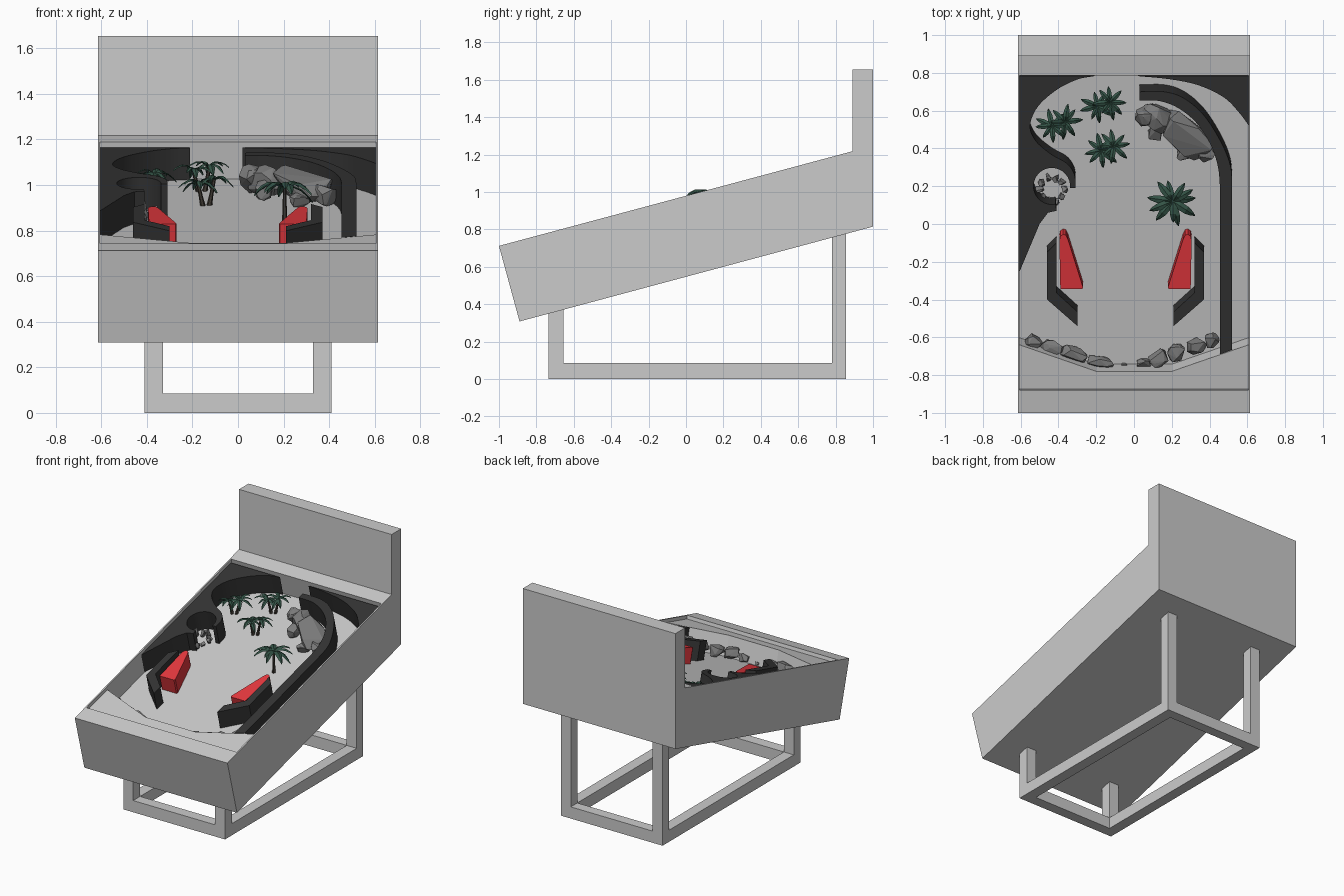
import bpy, bmesh, math, random
from mathutils import Matrix, Vector

if "Cube" in bpy.data.objects:
    bpy.data.objects.remove(bpy.data.objects["Cube"])

random.seed(7)
TILT = math.radians(15)
S, C = math.sin(TILT), math.cos(TILT)
# Playfield frame: x across, y up the slope, z off the glass plane
FIELD = Matrix.Translation((0, 0, 0.98)) @ Matrix.Rotation(TILT, 4, 'X')
FLOOR = -0.17


def material(name, rgb):
    m = bpy.data.materials.new(name)
    m.diffuse_color = (*rgb, 1)
    m.use_nodes = True
    m.node_tree.nodes["Principled BSDF"].inputs["Base Color"].default_value = m.diffuse_color
    return m


BLACK = material("black", (0.035, 0.035, 0.035))
RED = material("red", (0.8, 0.04, 0.05))
STONE = material("stone", (0.2, 0.2, 0.2))
LEAF = material("leaf", (0.034, 0.088, 0.062))
BARK = material("bark", (0.045, 0.038, 0.03))


def finish(name, bm, mats=(), smooth=False, fix=True):
    if fix:
        bmesh.ops.recalc_face_normals(bm, faces=bm.faces)
    me = bpy.data.meshes.new(name)
    bm.to_mesh(me)
    bm.free()
    for m in mats:
        me.materials.append(m)
    ob = bpy.data.objects.new(name, me)
    bpy.context.collection.objects.link(ob)
    bpy.ops.object.select_all(action='DESELECT')
    ob.select_set(True)
    bpy.context.view_layer.objects.active = ob
    if smooth:
        bpy.ops.object.shade_smooth_by_angle(angle=math.radians(30))
    return ob


def extrude(bm, pts, vec):
    f = bm.faces.new([bm.verts.new(p) for p in pts])
    r = bmesh.ops.extrude_face_region(bm, geom=[f])
    bmesh.ops.translate(bm, vec=vec, verts=[g for g in r["geom"] if isinstance(g, bmesh.types.BMVert)])


def on_field(x, y, w):
    """Point at plan position x, y lying w off the glass plane."""
    return FIELD @ Vector((x, (y + w * S) / C, w))


def prism(name, outline, top, mats=(), bottom=FLOOR - 0.005, smooth=False):
    """Block standing square on the playfield, outline = plan of its top."""
    bm = bmesh.new()
    extrude(bm, [on_field(x, y, top) for x, y in outline], Vector((0, -S, C)) * (bottom - top))
    return finish(name, bm, mats, smooth)


def curve(pts, n=6):
    """Smooth curve through the points."""
    p = [Vector(q) for q in pts]
    p = [2 * p[0] - p[1]] + p + [2 * p[-1] - p[-2]]
    out = []
    for a, b, c, d in zip(p, p[1:], p[2:], p[3:]):
        for i in range(n):
            t = i / n
            out.append(0.5 * (2 * b + (c - a) * t + (2 * a - 5 * b + 4 * c - d) * t * t
                              + (3 * b - a - 3 * c + d) * t ** 3))
    return [tuple(q) for q in out + [p[-2]]]


# Cabinet with backbox, hollowed for the playfield
bm = bmesh.new()
side = [(-1, 0.712), (-0.89, 0.308), (1, 0.815), (1, 1.655), (0.89, 1.655), (0.89, 1.218)]
extrude(bm, [(-0.615, y, z) for y, z in side], (1.23, 0, 0))
cabinet = finish("cabinet", bm)
well = prism("well_cutter", [(-0.605, -0.88), (0.605, -0.88), (0.605, 0.785), (-0.605, 0.785)], 0, bottom=FLOOR)
for v in well.data.vertices:
    if (FIELD.inverted() @ v.co).z > -0.01:
        v.co += Vector((0, -S, C)) * 0.02
well.hide_render = True
mod = cabinet.modifiers.new("well", 'BOOLEAN')
mod.operation, mod.object, mod.solver = 'DIFFERENCE', well, 'EXACT'
bpy.context.view_layer.objects.active = cabinet
bpy.ops.object.modifier_apply(modifier="well")
bpy.data.objects.remove(well)


# Stand
def box(name, x0, x1, y0, y1, z0, z1):
    bm = bmesh.new()
    extrude(bm, [(x0, y0, z0), (x1, y0, z0), (x1, y1, z0), (x0, y1, z0)], (0, 0, z1 - z0))
    return finish(name, bm)


for s, tag in ((-1, "left"), (1, "right")):
    a, b = sorted((s * 0.33, s * 0.41))
    box(f"{tag}_front_leg", a, b, -0.735, -0.655, 0, 0.39)
    box(f"{tag}_back_leg", a, b, 0.78, 0.855, 0, 0.80)
    box(f"{tag}_base_rail", a, b, -0.655, 0.78, 0, 0.085)
box("front_base_rail", -0.33, 0.33, -0.735, -0.655, 0, 0.085)
box("back_base_rail", -0.33, 0.33, 0.78, 0.855, 0, 0.085)

# Apron at the player's end
prism("apron", [(-0.605, -0.88), (0.605, -0.88), (0.605, -0.64), (0.2, -0.78), (-0.2, -0.78), (-0.605, -0.64)], -0.025)

# Left wall with round pit
pit = [(-0.435 + 0.097 * math.cos(math.radians(a)), 0.2 + 0.097 * math.sin(math.radians(a)))
       for a in range(-6, 287, 12)]
left = curve([(-0.21, 0.783), (-0.3, 0.765), (-0.41, 0.71), (-0.51, 0.62), (-0.55, 0.52), (-0.52, 0.44),
              (-0.44, 0.37), (-0.355, 0.32), (-0.315, 0.26), (-0.31, 0.19)])
prism("left_wall", [(-0.605, 0.783)] + left + pit
      + [(-0.41, 0.07), (-0.455, 0.06), (-0.50, 0.0), (-0.605, -0.25)], -0.025, [BLACK], smooth=True)

# Right corner and shooter lane wall
corner = curve([(0.02, 0.783), (0.185, 0.767), (0.34, 0.735), (0.476, 0.67), (0.556, 0.59), (0.605, 0.525)])
prism("right_corner", corner + [(0.605, 0.783)], -0.025, [BLACK], smooth=True)
outer = curve([(0.03, 0.70), (0.16, 0.70), (0.265, 0.665), (0.37, 0.575), (0.46, 0.435), (0.51, 0.31), (0.52, 0.2)])
inner = curve([(0.455, 0.2), (0.445, 0.30), (0.41, 0.41), (0.335, 0.53), (0.24, 0.61), (0.14, 0.65), (0.03, 0.655)])
prism("lane_wall", outer + [(0.52, -0.665), (0.455, -0.69)] + inner, -0.025, [BLACK], smooth=True)

# Flippers and their guides, mirrored about the drain
guide = [(-0.46, -0.15), (-0.41, -0.10), (-0.41, -0.365), (-0.30, -0.465), (-0.30, -0.54), (-0.46, -0.40)]
flipper = [(-0.395, -0.09), (-0.39, -0.065), (-0.375, -0.055), (-0.36, -0.06), (-0.35, -0.08),
           (-0.27, -0.335), (-0.275, -0.345), (-0.39, -0.345)]
for tag, mirror in (("left", False), ("right", True)):
    flip = lambda pts: [(-0.09 - x if mirror else x, y) for x, y in pts]
    prism(f"{tag}_guide", flip(guide), -0.035, [BLACK])
    prism(f"{tag}_flipper", flip(flipper), -0.057, [RED])


# Rocks: faceted hulls given as x, y, radius x, radius y, height, turn
def rocks(name, items, n=20):
    bm = bmesh.new()
    for x, y, rx, ry, h, turn in items:
        part = bmesh.new()
        rot = Matrix.Rotation(math.radians(turn), 3, 'Z')
        base = on_field(x, y, FLOOR)
        for i in range(n):
            d = Vector([random.gauss(0, 1) for _ in range(3)]).normalized()
            d = Vector([math.copysign(abs(k) ** 0.7, k) for k in d]) * random.uniform(0.85, 1)
            local = rot @ Vector((d.x * rx, d.y * ry, h * (0.45 + 0.5 * d.z)))
            part.verts.new(base + FIELD.to_3x3() @ local)
        r = bmesh.ops.convex_hull(part, input=part.verts)
        inside = {g for g in r["geom_interior"] + r["geom_unused"] if isinstance(g, bmesh.types.BMVert)}
        bmesh.ops.delete(part, geom=list(inside), context='VERTS')
        me = bpy.data.meshes.new("tmp")
        part.to_mesh(me)
        part.free()
        bm.from_mesh(me)
        bpy.data.meshes.remove(me)
    return finish(name, bm, [STONE])


rocks("apron_rocks", [
    (-0.53, -0.61, 0.05, 0.04, 0.12, -20), (-0.43, -0.65, 0.07, 0.05, 0.09, -20),
    (-0.31, -0.68, 0.09, 0.045, 0.10, -20), (-0.18, -0.72, 0.08, 0.035, 0.08, -12),
    (-0.05, -0.745, 0.02, 0.015, 0.03, 0), (0.05, -0.73, 0.04, 0.03, 0.07, 10),
    (0.13, -0.70, 0.06, 0.05, 0.10, 20), (0.23, -0.67, 0.06, 0.05, 0.09, 20),
    (0.33, -0.635, 0.06, 0.045, 0.10, 20), (0.41, -0.60, 0.045, 0.04, 0.12, 20)])
rocks("boulder", [
    (0.25, 0.50, 0.20, 0.10, 0.15, -38), (0.13, 0.58, 0.10, 0.08, 0.14, -30),
    (0.06, 0.59, 0.06, 0.05, 0.14, 20), (0.11, 0.49, 0.04, 0.05, 0.10, 0),
    (0.27, 0.38, 0.05, 0.035, 0.07, 10), (0.38, 0.39, 0.05, 0.05, 0.11, 40)], 26)
rocks("pit_rocks", [
    (-0.435 + 0.065 * math.cos(k * 0.63), 0.19 + 0.065 * math.sin(k * 0.63), 0.024, 0.02,
     random.uniform(0.04, 0.09), k * 36) for k in range(10)], 12)


# Palms: tapered trunks and drooping folded leaves
def palm(name, x, y, height, reach, trunks, leaves):
    bm = bmesh.new()
    base = on_field(x, y, FLOOR)
    for k in range(trunks):
        a = 2 * math.pi * k / trunks + 0.3
        off = Vector((math.cos(a), math.sin(a), 0)) * (0.022 if trunks > 1 else 0)
        h = height * (1 - 0.15 * k)
        rings = [[bm.verts.new(base + off * (0.6 + t) + Vector((r * math.cos(q), r * math.sin(q), h * t - 0.01)))
                  for q in (j * math.pi / 3 for j in range(6))] for t, r in ((0, 0.013), (0.5, 0.009), (1.08, 0.008))]
        for lo, hi in zip(rings, rings[1:]):
            for j in range(6):
                bm.faces.new((lo[j], lo[j - 1], hi[j - 1], hi[j])).material_index = 1
        bm.faces.new(rings[-1])
        crown = base + off * 1.6 + Vector((0, 0, h))
        for j in range(leaves):
            b = 2 * math.pi * j / leaves + random.uniform(-0.2, 0.2) + k
            out, across = Vector((math.cos(b), math.sin(b), 0)), Vector((-math.sin(b), math.cos(b), 0))
            size = reach * random.uniform(0.8, 1.05)
            lift = random.uniform(0.2, 0.5)
            rows = []
            for t, wd in ((0, 0.06), (0.3, 0.15), (0.6, 0.15), (0.85, 0.09), (1, 0.01)):
                mid = crown + size * (out * t + Vector((0, 0, lift * 2 * t - 0.95 * t * t)))
                drop = Vector((0, 0, -0.06 * size))
                rows.append([bm.verts.new(p) for p in
                             (mid - across * wd * size + drop, mid, mid + across * wd * size + drop)])
            for lo, hi in zip(rows, rows[1:]):
                for i in (0, 1):
                    bm.faces.new((lo[i], hi[i], hi[i + 1], lo[i + 1])).normal_flip()
    return finish(name, bm, [LEAF, BARK], fix=False)


palm("palm_left", -0.40, 0.53, 0.105, 0.095, 2, 8)
palm("palm_back", -0.16, 0.635, 0.11, 0.095, 2, 8)
palm("palm_middle", -0.14, 0.40, 0.115, 0.10, 2, 8)
palm("palm_front", 0.205, 0.12, 0.155, 0.135, 1, 11)
